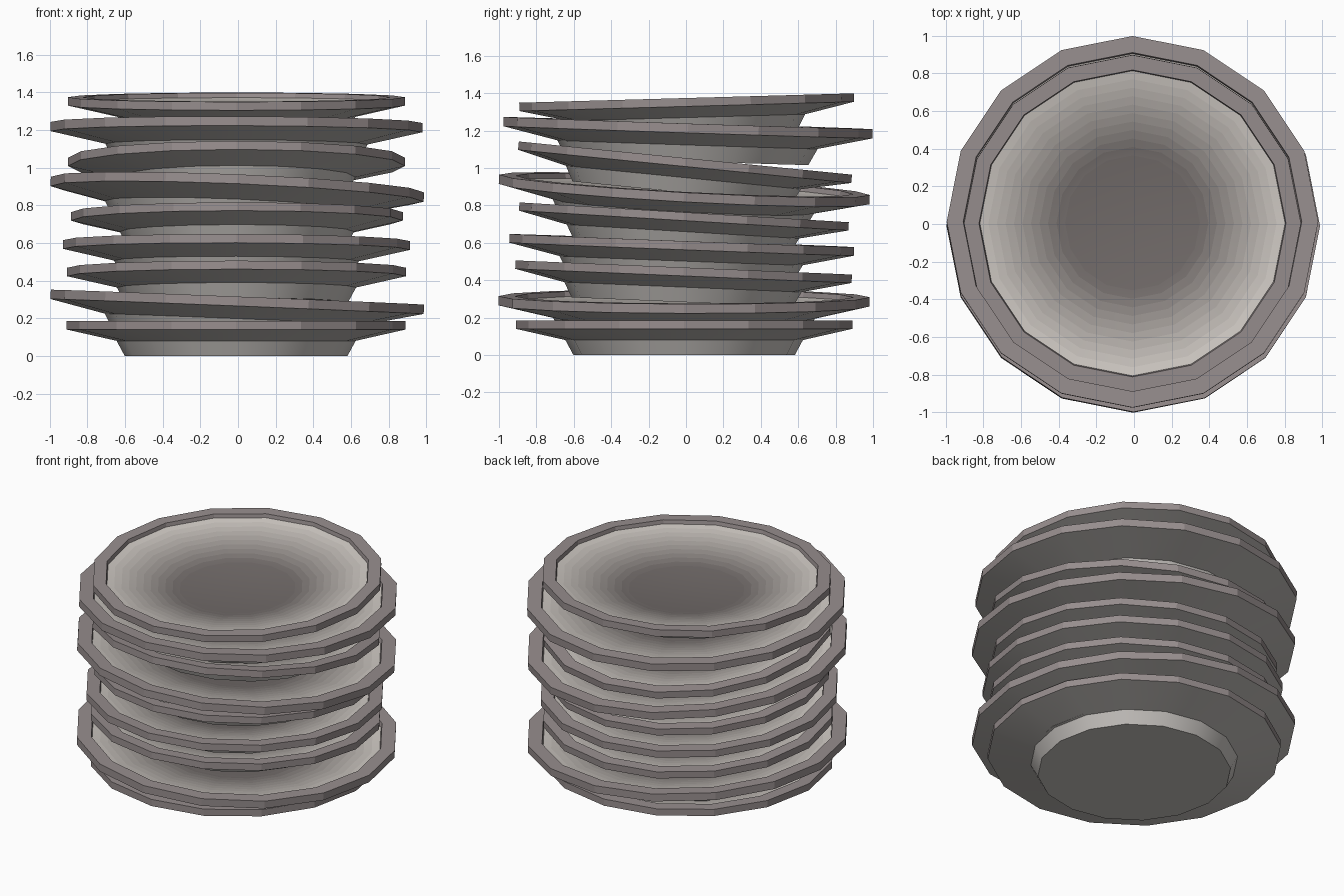
import bpy, bmesh, math
from mathutils import Matrix

if "Cube" in bpy.data.objects:
    bpy.data.objects.remove(bpy.data.objects["Cube"])

SIDES = 16
RIM_R, RIM_TOP = 0.9, 0.185
BANDS = 10   # concentric glaze bands fading across the bowl

DARK, LIGHT = (0.17, 0.15, 0.145), (0.66, 0.62, 0.58)


def material(name, rgb):
    m = bpy.data.materials.new(name)
    m.diffuse_color = (*rgb, 1)
    m.use_nodes = True
    m.node_tree.nodes["Principled BSDF"].inputs["Base Color"].default_value = m.diffuse_color
    return m


def mix(t):
    return tuple(d + (l - d) * t for d, l in zip(DARK, LIGHT))


# Materials: clay body, glazed rim, fading bowl bands, dark centre
MATS = [material("body", (0.58, 0.555, 0.53)), material("rim", (0.31, 0.27, 0.27))]
MATS += [material(f"glaze_{k}", mix(((BANDS - k - 0.5) / BANDS) ** 1.2)) for k in range(BANDS)]
MATS.append(material("centre", DARK))

# Plate cross-section (radius, height): foot, flare, rim, inner wall, then bowl
PROFILE = [(0.592, 0.0), (0.635, 0.08), (0.9, 0.14), (0.9, 0.185),
           (0.82, 0.185), (0.815, 0.16)]
PART_MATS = [0, 0, 1, 1, 1]
for k in range(BANDS):
    t = (k + 1) / BANDS
    PROFILE.append((0.815 + (0.36 - 0.815) * t, 0.16 + (0.075 - 0.16) * t))
    PART_MATS.append(2 + k)


def make_plate(name, radius, x, y, rim_z, slope_x, slope_y):
    """Lathe one plate, tilted about the centre of its rim."""
    bm = bmesh.new()
    rings = []
    for r, z in PROFILE:
        rings.append([bm.verts.new((r * math.cos(2 * math.pi * i / SIDES),
                                    r * math.sin(2 * math.pi * i / SIDES), z))
                      for i in range(SIDES)])
    for a, b, mat in zip(rings, rings[1:], PART_MATS):
        for i in range(SIDES):
            j = (i + 1) % SIDES
            bm.faces.new((a[i], a[j], b[j], b[i])).material_index = mat
    bm.faces.new(rings[0][::-1])                                 # underside of the foot
    bm.faces.new(rings[-1]).material_index = len(MATS) - 1       # flat bowl floor
    s = radius / RIM_R
    bm.transform(Matrix.Translation((x, y, rim_z))
                 @ Matrix.Rotation(math.asin(slope_y), 4, 'X')
                 @ Matrix.Rotation(-math.asin(slope_x), 4, 'Y')
                 @ Matrix.Scale(s, 4)
                 @ Matrix.Translation((0, 0, -RIM_TOP)))
    me = bpy.data.meshes.new(name)
    for m in MATS:
        me.materials.append(m)
    bm.to_mesh(me)
    bm.free()
    ob = bpy.data.objects.new(name, me)
    bpy.context.collection.objects.link(ob)
    bpy.ops.object.select_all(action='DESELECT')
    ob.select_set(True)
    bpy.context.view_layer.objects.active = ob
    bpy.ops.object.shade_smooth_by_angle(angle=math.radians(21))


# Stack from bottom to top: radius, x, y, rim height, slope along x, slope along y
STACK = [
    (0.90, -0.01, -0.01, 0.185, 0.0, 0.0),
    (0.992, -0.003, -0.01, 0.312, -0.040, -0.003),
    (0.90, -0.008, -0.012, 0.468, 0.0, -0.042),
    (0.922, -0.008, -0.022, 0.612, -0.003, -0.038),
    (0.882, -0.006, -0.01, 0.763, 0.0, -0.060),
    (0.992, -0.003, -0.008, 0.910, -0.042, -0.055),
    (0.895, -0.008, -0.003, 1.053, 0.0, -0.099),
    (0.987, -0.008, 0.012, 1.240, -0.003, -0.033),
    (0.895, -0.008, 0.003, 1.374, 0.0, 0.028),
]
for n, args in enumerate(STACK, 1):
    make_plate(f"plate_{n}", *args)
